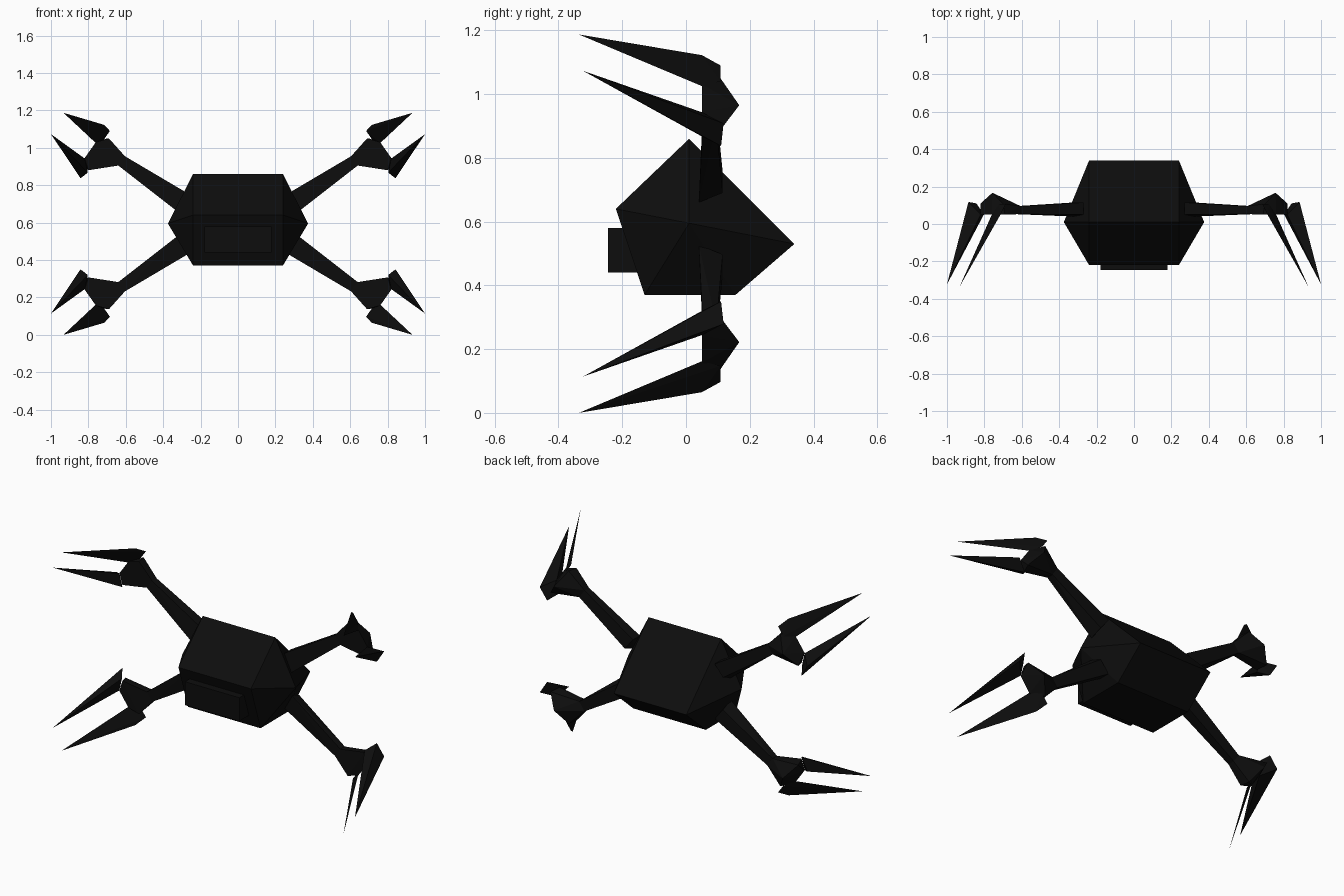
import bpy, bmesh

if "Cube" in bpy.data.objects:
    bpy.data.objects.remove(bpy.data.objects["Cube"])

black = bpy.data.materials.new("black")
black.diffuse_color = (0.004, 0.004, 0.004, 1)
black.use_nodes = True
black.node_tree.nodes["Principled BSDF"].inputs["Base Color"].default_value = black.diffuse_color
HEIGHT = 1.187


def hull(name, pts, sx=1, flip_z=False):
    """Flat-faced convex solid around a few points, optionally mirrored."""
    bm = bmesh.new()
    for x, y, z in pts:
        bm.verts.new((x * sx, y, HEIGHT - z if flip_z else z))
    res = bmesh.ops.convex_hull(bm, input=bm.verts[:])
    junk = {g for g in res["geom_interior"] if isinstance(g, bmesh.types.BMVert)}
    bmesh.ops.delete(bm, geom=list(junk), context='VERTS')
    bmesh.ops.recalc_face_normals(bm, faces=bm.faces[:])
    me = bpy.data.meshes.new(name)
    bm.to_mesh(me)
    bm.free()
    me.materials.append(black)
    ob = bpy.data.objects.new(name, me)
    bpy.context.collection.objects.link(ob)
    return ob


# Body: five-sided profile extruded across x, with pointed side caps
profile = [(0.01, 0.86), (-0.22, 0.64), (-0.13, 0.37), (0.155, 0.37), (0.34, 0.53)]
body = [(s * 0.24, y, z) for s in (-1, 1) for y, z in profile]
hull("body", body + [(-0.375, 0.01, 0.595), (0.375, 0.01, 0.595)])

# Front panel box
hull("front_panel", [(x, y, z) for x in (-0.18, 0.18) for y in (-0.245, -0.1)
                     for z in (0.44, 0.58)])

# One limb (upper right); the other three are mirrored from it
wrist = [(x, y, z) for x, z in ((0.605, 0.955), (0.64, 0.905)) for y in (0.053, 0.095)]
arm = wrist + [(0.27, 0.05, 0.757), (0.27, 0.115, 0.757),
               (0.325, 0.04, 0.66), (0.325, 0.115, 0.69)]
hub = wrist + [(0.69, 0.05, 1.05), (0.70, 0.108, 1.05), (0.76, 0.05, 1.03),
               (0.757, 0.167, 0.965), (0.82, 0.05, 0.945),
               (0.80, 0.05, 0.88), (0.82, 0.11, 0.89)]
upper_claw = [(0.933, -0.336, 1.187), (0.714, 0.05, 1.122), (0.685, 0.108, 1.09),
              (0.72, 0.108, 1.04), (0.76, 0.05, 1.025)]
lower_claw = [(1.0, -0.323, 1.073), (0.885, 0.118, 0.908), (0.842, 0.11, 0.837),
              (0.803, 0.05, 0.867), (0.82, 0.05, 0.943)]

for level, flip in (("upper", False), ("lower", True)):
    for side, sx in (("right", 1), ("left", -1)):
        for part, pts in (("arm", arm), ("claw_hub", hub),
                          ("inner_claw", upper_claw), ("outer_claw", lower_claw)):
            hull(f"{level}_{side}_{part}", pts, sx, flip)
